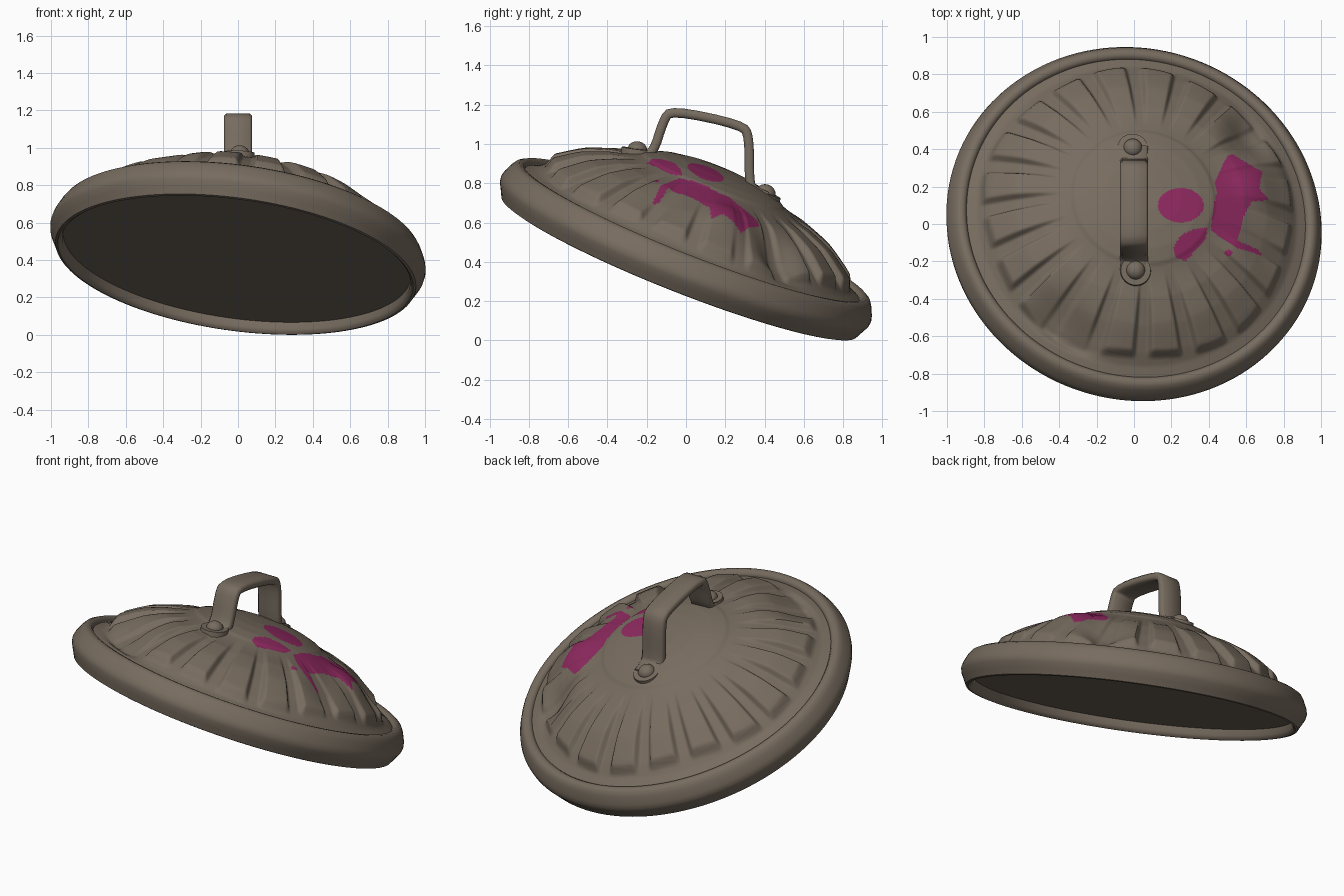
import bpy, bmesh, math
from mathutils import Vector, Matrix

if "Cube" in bpy.data.objects:
    bpy.data.objects.remove(bpy.data.objects["Cube"])

# Tilted frame of the lid
nx, ny = 0.13, 0.365
N = Vector((nx, ny, math.sqrt(1 - nx * nx - ny * ny)))
Q = Vector((0, 0, 1)).rotation_difference(N).to_matrix()
C = Vector((-0.013, -0.036, 0.373))


def material(name, rgb):
    m = bpy.data.materials.new(name)
    m.diffuse_color = (*rgb, 1)
    m.use_nodes = True
    m.node_tree.nodes["Principled BSDF"].inputs["Base Color"].default_value = m.diffuse_color
    return m


BROWN = material("brown_metal", (0.185, 0.15, 0.115))
PINK = material("magenta_paint", (0.27, 0.022, 0.115))


def finish(name, bm, mats=(BROWN,), angle=40, recalc=True):
    if recalc:
        bmesh.ops.recalc_face_normals(bm, faces=bm.faces)
    me = bpy.data.meshes.new(name)
    bm.to_mesh(me)
    bm.free()
    for m in mats:
        me.materials.append(m)
    ob = bpy.data.objects.new(name, me)
    bpy.context.collection.objects.link(ob)
    bpy.ops.object.select_all(action='DESELECT')
    ob.select_set(True)
    bpy.context.view_layer.objects.active = ob
    bpy.ops.object.shade_smooth_by_angle(angle=math.radians(angle))
    return ob


def local(r, a, h):
    return C + Q @ Vector((r * math.cos(a), r * math.sin(a), h))


def step(a, b, x):
    t = min(1, max(0, (x - a) / (b - a)))
    return t * t * (3 - 2 * t)


def interp(points, x):
    for (a, p), (b, q) in zip(points, points[1:]):
        if x <= b:
            return p + (q - p) * (x - a) / (b - a)
    return points[-1][1]


# Rim: closed rounded profile revolved about the lid axis
RIM = [(0.938, 0.025), (0.946, 0.008), (0.958, 0), (0.972, 0.004), (0.99, 0.04), (1.008, 0.075),
       (1.012, 0.10), (1.006, 0.125), (0.985, 0.17), (0.97, 0.192), (0.95, 0.203), (0.928, 0.2),
       (0.914, 0.185), (0.912, 0.165), (0.93, 0.14), (0.938, 0.07)]
bm = bmesh.new()
SEG = 128
loops = [[bm.verts.new(local(r, 2 * math.pi * i / SEG, h)) for r, h in RIM] for i in range(SEG)]
for i in range(SEG):
    p, q = loops[i], loops[(i + 1) % SEG]
    for j in range(len(RIM)):
        k = (j + 1) % len(RIM)
        bm.faces.new((p[j], q[j], q[k], p[k]))
finish("rim", bm)

# Underside closing the rim, facing down
bm = bmesh.new()
bm.faces.new([bm.verts.new(local(0.94, -2 * math.pi * i / SEG, 0.062)) for i in range(SEG)])
finish("underside", bm, recalc=False)

# Domed panel: raised blunt ribs around a smooth cap; bumps are (x, y, size, height)
DOME = [(0, 0.545), (0.1, 0.543), (0.2, 0.533), (0.3, 0.513), (0.375, 0.487), (0.39, 0.475),
        (0.55, 0.408), (0.68, 0.335), (0.8, 0.253), (0.86, 0.205), (0.925, 0.175)]
BUMPS = [(-0.42, -0.52, 0.15, -0.055), (-0.28, -0.62, 0.10, -0.03), (0.62, 0.50, 0.12, -0.05),
         (0.69, 0.23, 0.15, 0.052), (0.55, 0.10, 0.20, 0.012), (0.67, -0.12, 0.12, 0.018)]
RIBS = 20


def dome_point(r, a):
    flat = local(r, a, 0.38)
    bump, calm = 0, 1
    for x, y, size, height in BUMPS:
        d = math.hypot(flat.x - x, flat.y - y) / size
        g = math.exp(-d * d)
        bump += height * g
        calm *= 1 - 0.85 * g
    t = abs((a * RIBS / (2 * math.pi)) % 1 - 0.5) * 2
    crest = 1 - step(0.52, 0.78, t)
    end = 0.815 + 0.015 * math.sin(a * 5)
    rise = step(0.40, 0.74, r) * 0.046 * (1 - step(end, end + 0.025, r))
    crumple = 0.010 * math.sin(9 * flat.x + 14 * flat.y) * (1 - calm) * step(0.45, 0.65, r)
    edge = 1 - step(0.82, 0.88, r)
    return local(r, a, interp(DOME, r) + crest * rise * calm + (crumple + bump) * edge)


# Paint splashes as outlines seen from above
BLOB = [(0.50, 0.37), (0.53, 0.37), (0.60, 0.33), (0.685, 0.28), (0.67, 0.19), (0.72, 0.13),
        (0.63, 0.12), (0.58, 0.03), (0.555, -0.09), (0.66, -0.135), (0.69, -0.17), (0.55, -0.13),
        (0.47, -0.08), (0.41, -0.03), (0.425, 0.08), (0.44, 0.16), (0.43, 0.22)]
LEAF = [(0.39, -0.02), (0.385, -0.07), (0.33, -0.14), (0.275, -0.2), (0.22, -0.175),
        (0.21, -0.125), (0.25, -0.06), (0.32, -0.027)]
SPOTS = [(0.25, 0.10, 0.122, 0.092), (0.505, -0.155, 0.022, 0.016)]


def inside(poly, p):
    hit = False
    for (x1, y1), (x2, y2) in zip(poly, poly[1:] + poly[:1]):
        if (y1 > p.y) != (y2 > p.y) and p.x < x1 + (p.y - y1) * (x2 - x1) / (y2 - y1):
            hit = not hit
    return hit


def painted(p):
    if p.x < 0.1 or abs(p.y - 0.08) > 0.32:
        return False
    round_spot = any(((p.x - x) / rx) ** 2 + ((p.y - y) / ry) ** 2 < 1 for x, y, rx, ry in SPOTS)
    return round_spot or inside(BLOB, p) or inside(LEAF, p)


bm = bmesh.new()
SEG, RINGS = RIBS * 26, 100
top = bm.verts.new(dome_point(0, 0))
prev = None
for k in range(1, RINGS + 1):
    r = 0.93 * k / RINGS
    ring = [bm.verts.new(dome_point(r, 2 * math.pi * i / SEG)) for i in range(SEG)]
    for i in range(SEG):
        j = (i + 1) % SEG
        f = bm.faces.new((prev[i], ring[i], ring[j], prev[j]) if prev else (top, ring[i], ring[j]))
        f.material_index = int(painted(f.calc_center_median()))
    prev = ring
finish("domed_panel", bm, (BROWN, PINK), 50, recalc=False)

# Handle: bent strap swept along a path in the middle plane
path = [Vector(p) for p in ((-0.25, 0.95), (-0.17, 0.942), (-0.115, 1.12), (-0.075, 1.173),
                            (0.285, 1.097), (0.322, 1.04), (0.322, 0.80), (0.345, 0.765), (0.41, 0.733))]
for _ in range(2):  # round the bends
    cut = [path[0]]
    for a, b in zip(path, path[1:]):
        cut += [a.lerp(b, 0.25), a.lerp(b, 0.75)]
    path = cut + [path[-1]]
bm = bmesh.new()
prev = None
for i, p in enumerate(path):
    d = (path[min(i + 1, len(path) - 1)] - path[max(i - 1, 0)]).normalized()
    o = Vector((-d.y, d.x)) * 0.024
    w = 0.075
    sect = [bm.verts.new((x, p.x + s * o.x, p.y + s * o.y))
            for x, s in ((-w, 0.5), (-w + 0.012, 1), (w - 0.012, 1), (w, 0.5),
                         (w, -0.5), (w - 0.012, -1), (-w + 0.012, -1), (-w, -0.5))]
    if prev:
        for j in range(8):
            k = (j + 1) % 8
            bm.faces.new((prev[j], sect[j], sect[k], prev[k]))
    else:
        bm.faces.new(sect)
    prev = sect
bm.faces.new(prev)
finish("handle_strap", bm, angle=50)

# Rounded feet and rivets at both ends of the handle
for side, x, y, z, up in (("front", 0.008, -0.25, 0.953, (0.05, 0.12, 1)),
                          ("back", -0.008, 0.40, 0.735, (0.08, 0.42, 0.9))):
    rot = Vector((0, 0, 1)).rotation_difference(Vector(up)).to_matrix().to_4x4()
    M = Matrix.Translation((x, y, z)) @ rot
    bm = bmesh.new()
    bmesh.ops.create_cone(bm, cap_ends=True, segments=40, radius1=0.084, radius2=0.08, depth=0.046, matrix=M)
    finish(side + "_foot", bm)
    bm = bmesh.new()
    bmesh.ops.create_uvsphere(bm, u_segments=28, v_segments=14, radius=0.05,
                              matrix=M @ Matrix.Translation((0, 0, 0.018)) @ Matrix.Diagonal((1, 1, 0.85, 1)))
    finish(side + "_rivet", bm)
